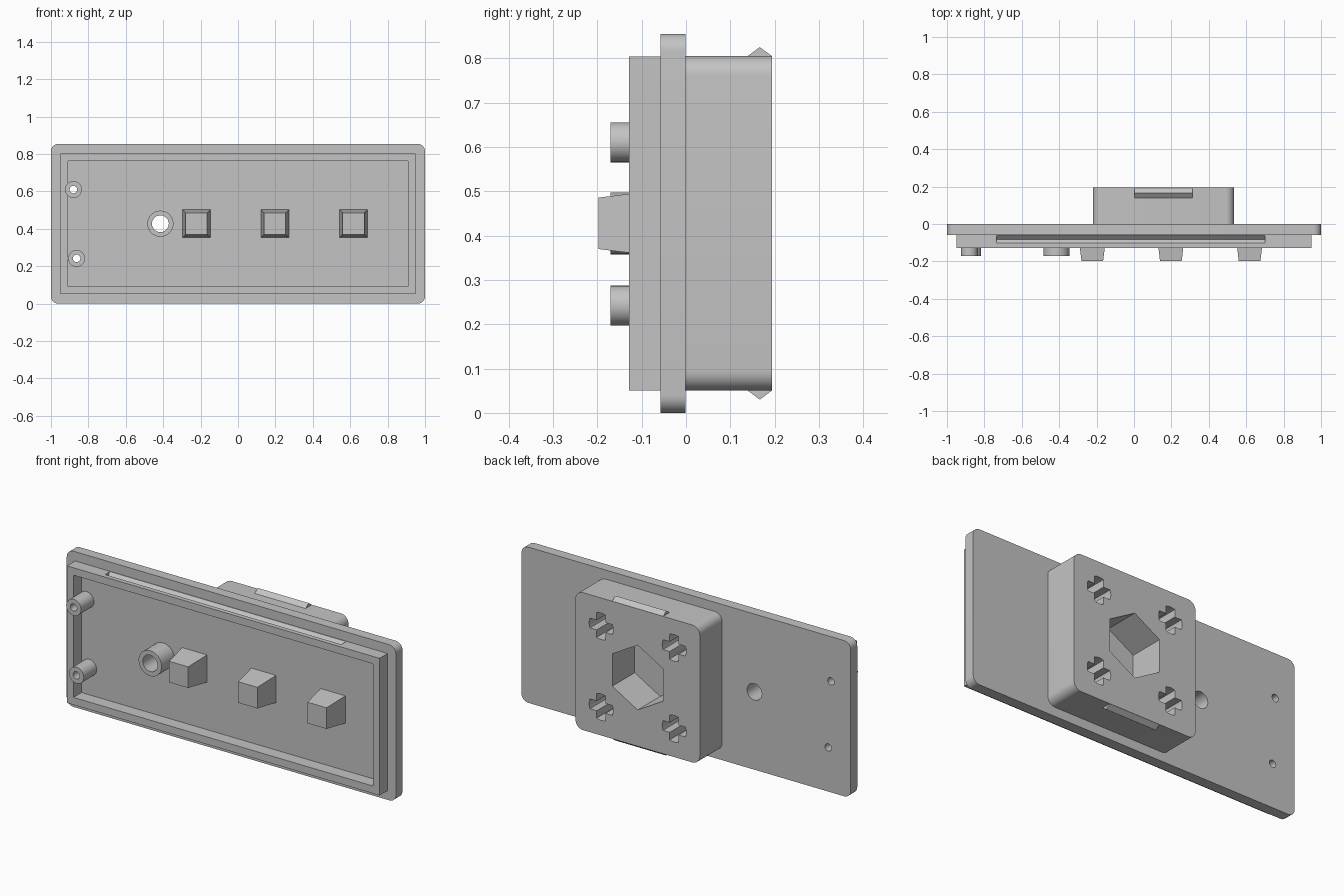
import bpy, bmesh, math
from mathutils import Vector

if "Cube" in bpy.data.objects:
    bpy.data.objects.remove(bpy.data.objects["Cube"], do_unlink=True)

grey = bpy.data.materials.new("light_grey")
grey.use_nodes = True
colour = (0.55, 0.55, 0.55, 1)
grey.diffuse_color = colour
grey.node_tree.nodes["Principled BSDF"].inputs["Base Color"].default_value = colour

MID = 0.4275      # centre height of the panel
BOX_X = 0.158     # centre of the rear housing


# Outlines in the x-z plane
def ring(x, z, r, n=32, turn=0.0):
    return [(x + r * math.cos(turn + math.tau * i / n),
             z + r * math.sin(turn + math.tau * i / n)) for i in range(n)]


def rounded_rect(x, z, w, h, r=0.0, steps=8):
    if r == 0:
        return [(x + sx * w / 2, z + sz * h / 2)
                for sx, sz in ((1, 1), (-1, 1), (-1, -1), (1, -1))]
    pts = []
    for k, (sx, sz) in enumerate(((1, 1), (-1, 1), (-1, -1), (1, -1))):
        for i in range(steps + 1):
            a = math.pi / 2 * (k + i / steps)
            pts.append((x + sx * (w / 2 - r) + r * math.cos(a),
                        z + sz * (h / 2 - r) + r * math.sin(a)))
    return pts


def cross(x, z, r=0.073, w=0.027, steps=4):
    pts, half = [], math.asin(w / r)
    for k in range(4):
        base = k * math.pi / 2
        for i in range(steps + 1):
            a = base - half + 2 * half * i / steps
            pts.append((x + r * math.cos(a), z + r * math.sin(a)))
        a = base + math.pi / 4
        pts.append((x + w * math.sqrt(2) * math.cos(a),
                    z + w * math.sqrt(2) * math.sin(a)))
    return pts


def activate(obj):
    bpy.ops.object.select_all(action='DESELECT')
    obj.select_set(True)
    bpy.context.view_layer.objects.active = obj


def finish(obj):
    obj.data.materials.clear()
    obj.data.materials.append(grey)
    activate(obj)
    bpy.ops.object.shade_smooth_by_angle(angle=math.radians(30))


# Extrude an outline with holes from y0 to y1
def slab(name, outlines, y0, y1):
    curve = bpy.data.curves.new(name, 'CURVE')
    curve.dimensions = '2D'
    curve.fill_mode = 'BOTH'
    curve.extrude = (y1 - y0) / 2
    for pts in outlines:
        spline = curve.splines.new('POLY')
        spline.points.add(len(pts) - 1)
        for p, (x, z) in zip(spline.points, pts):
            p.co = (x, z, 0, 1)
        spline.use_cyclic_u = True
    obj = bpy.data.objects.new(name, curve)
    bpy.context.collection.objects.link(obj)
    obj.rotation_euler.x = math.pi / 2
    obj.location.y = (y0 + y1) / 2
    activate(obj)
    bpy.ops.object.convert(target='MESH')
    obj = bpy.context.object
    bpy.ops.object.transform_apply(location=True, rotation=True, scale=True)
    bm = bmesh.new()
    bm.from_mesh(obj.data)
    bmesh.ops.remove_doubles(bm, verts=bm.verts, dist=1e-5)
    bmesh.ops.recalc_face_normals(bm, faces=bm.faces)
    bm.to_mesh(obj.data)
    bm.free()
    finish(obj)
    return obj


# Convex solid from its corner points
def hull(name, points):
    bm = bmesh.new()
    for p in points:
        bm.verts.new(Vector(p))
    bmesh.ops.convex_hull(bm, input=bm.verts)
    bmesh.ops.recalc_face_normals(bm, faces=bm.faces)
    mesh = bpy.data.meshes.new(name)
    bm.to_mesh(mesh)
    bm.free()
    obj = bpy.data.objects.new(name, mesh)
    bpy.context.collection.objects.link(obj)
    finish(obj)
    return obj


def wedge(name, x0, x1, y0, y1, z_base, z_tip):
    return hull(name, [(x, y, z) for x in (x0, x1)
                       for y, z in ((y0, z_base), (y1, z_base), ((y0 + y1) / 2, z_tip))])


# Screw bosses: x, z, outer radius, hole radius
bosses = {"upper_screw_boss": (-0.88, 0.61, 0.045, 0.02),
          "lower_screw_boss": (-0.863, 0.242, 0.045, 0.02),
          "large_boss": (-0.415, MID, 0.07, 0.045)}
for name, (x, z, r, hole) in bosses.items():
    slab(name, [ring(x, z, r), ring(x, z, hole)], -0.17, -0.058)

# Base plate with drilled holes
drills = [ring(x, z, hole) for x, z, r, hole in bosses.values()]
slab("base_plate", [rounded_rect(0, MID, 2, 0.855, 0.04)] + drills, -0.058, -0.001)

# Raised front rim with snap grooves along the top and bottom
rim = slab("front_rim", [rounded_rect(0, MID, 1.9, 0.753),
                         rounded_rect(0, MID, 1.82, 0.671)], -0.128, -0.058)
for side in (1, -1):
    edge = MID + side * 0.3765
    cutter = wedge("groove_cutter", -0.735, 0.70, -0.106, -0.058,
                   edge + side * 0.003, edge - side * 0.02)
    mod = rim.modifiers.new("groove", 'BOOLEAN')
    mod.operation = 'DIFFERENCE'
    mod.solver = 'EXACT'
    mod.object = cutter
    activate(rim)
    bpy.ops.object.modifier_apply(modifier=mod.name)
    bpy.data.objects.remove(cutter, do_unlink=True)

# Tapered pegs
for i, x in enumerate((-0.223, 0.197, 0.618)):
    hull(f"peg_{i + 1}", [(x + sx * s, y, MID + sz * s)
                          for s, y in ((0.075, -0.058), (0.058, -0.197))
                          for sx in (1, -1) for sz in (1, -1)])

# Rear housing with a hexagonal socket and four cross sockets
sockets = [ring(BOX_X, MID, 0.178, 6, math.pi / 2)]
sockets += [cross(BOX_X + sx * 0.222, MID + sz * 0.222)
            for sx in (1, -1) for sz in (1, -1)]
slab("rear_housing", [rounded_rect(BOX_X, MID, 0.755, 0.755, 0.045)] + sockets,
     -0.001, 0.194)

# Snap ridges on the housing
for name, side in (("top_snap_ridge", 1), ("bottom_snap_ridge", -1)):
    edge = MID + side * 0.3775
    wedge(name, 0.003, 0.313, 0.139, 0.194, edge - side * 0.0005, edge + side * 0.02)
